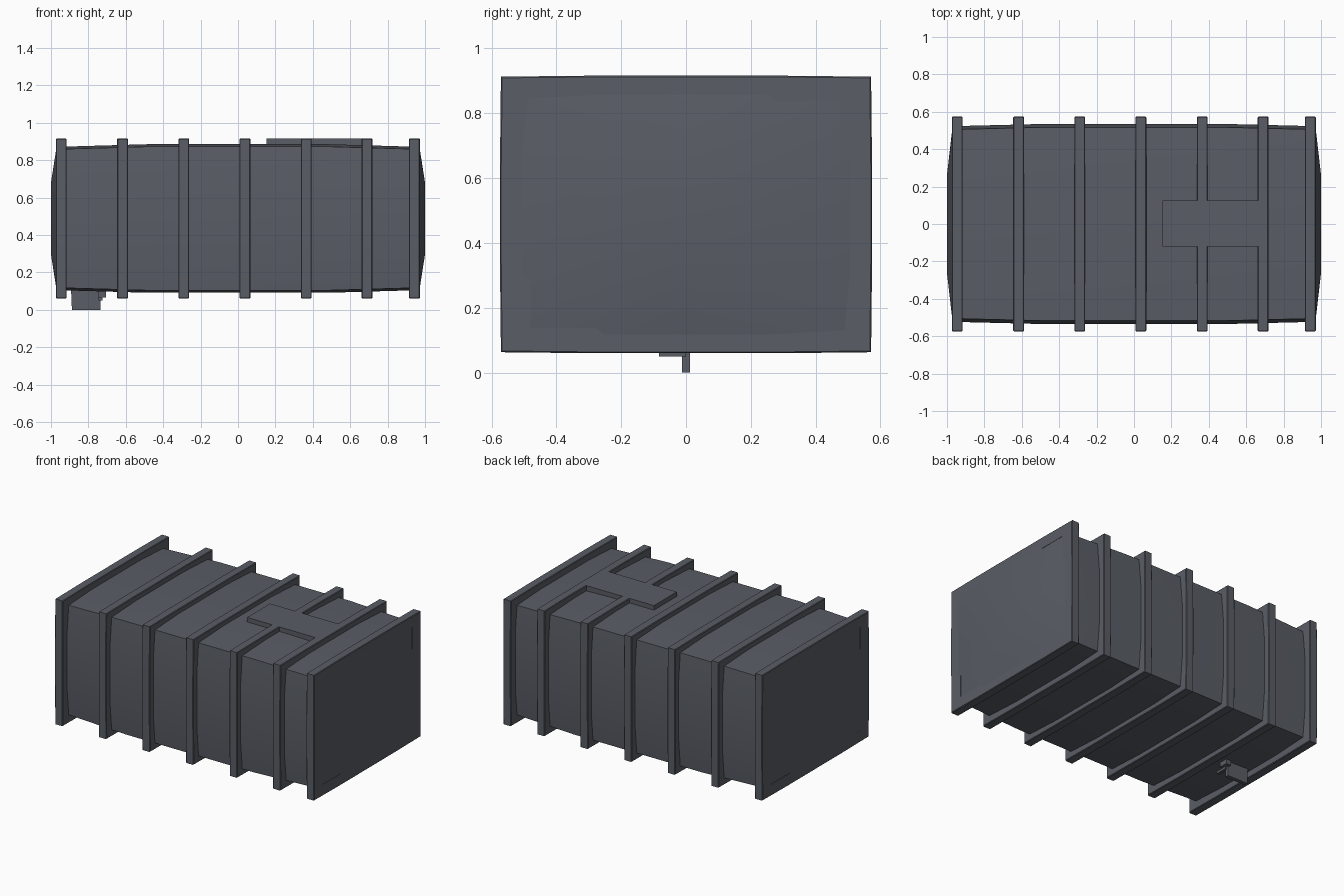
import bpy, bmesh
from mathutils import Vector

if "Cube" in bpy.data.objects:
    bpy.data.objects.remove(bpy.data.objects["Cube"])

mat = bpy.data.materials.new("dark_grey")
mat.diffuse_color = (0.10, 0.11, 0.13, 1)
mat.use_nodes = True
mat.node_tree.nodes["Principled BSDF"].inputs["Base Color"].default_value = mat.diffuse_color
CZ = 0.488  # height of the tank axis


def finish(name, bm):
    bmesh.ops.recalc_face_normals(bm, faces=bm.faces[:])
    me = bpy.data.meshes.new(name)
    bm.to_mesh(me)
    bm.free()
    ob = bpy.data.objects.new(name, me)
    ob.data.materials.append(mat)
    bpy.context.collection.objects.link(ob)
    return ob


def prism(name, pts, axis, lo, hi):
    """Extrude a 2D outline along one axis."""
    bm = bmesh.new()
    vs = []
    for p in pts:
        c = list(p)
        c.insert(axis, lo)
        vs.append(bm.verts.new(c))
    face = bm.faces.new(vs)
    res = bmesh.ops.extrude_face_region(bm, geom=[face])
    d = Vector((0, 0, 0))
    d[axis] = hi - lo
    bmesh.ops.translate(bm, vec=d, verts=[v for v in res["geom"] if isinstance(v, bmesh.types.BMVert)])
    return finish(name, bm)


def bulge(t):
    return min(1.0, (1 - abs(t)) * 2)


# Tank body: subdivided box with every side swelling slightly outwards
bm = bmesh.new()
bmesh.ops.create_cube(bm, size=2)
bmesh.ops.subdivide_edges(bm, edges=bm.edges[:], cuts=3, use_grid_fill=True)
for v in bm.verts:
    a, b, c = v.co
    fx, fy, fz = bulge(a), bulge(b), bulge(c)
    v.co = (a * (0.97 + 0.03 * fy * fz),
            b * (0.505 + 0.012 * fx + 0.018 * fz),
            CZ + c * (0.37 + 0.014 * fx + 0.013 * fy))
body = finish("tank_body", bm)
bpy.context.view_layer.objects.active = body
body.select_set(True)
bpy.ops.object.shade_smooth_by_angle(angle=0.5)
body.select_set(False)


def outline(y, z, swell):
    h = 0.3
    return [(-y, -z), (-h, -z - swell), (h, -z - swell), (y, -z),
            (y + swell, -h / 2), (y + swell, h / 2), (y, z),
            (h, z + swell), (-h, z + swell), (-y, z),
            (-y - swell, h / 2), (-y - swell, -h / 2)]


# Reinforcing ribs: rectangular hoops around the tank
def rib(name, x, w=0.029):
    bm = bmesh.new()
    rings = []
    c = 0.004
    for dx, y, z, s in ((-w, 0.48, 0.35, 0), (-w, 0.567, 0.421, 0.003),
                        (-w + c, 0.571, 0.425, 0.003), (w - c, 0.571, 0.425, 0.003),
                        (w, 0.567, 0.421, 0.003), (w, 0.48, 0.35, 0)):
        rings.append([bm.verts.new((x + dx, p, CZ + q)) for p, q in outline(y, z, s)])
    for r0, r1 in zip(rings, rings[1:] + rings[:1]):
        for i in range(12):
            j = (i + 1) % 12
            bm.faces.new((r0[i], r0[j], r1[j], r1[i]))
    return finish(name, bm)


for i, x in enumerate((-0.945, -0.617, -0.29, 0.037, 0.365, 0.69, 0.943)):
    rib(f"rib_{i + 1}", x)

# Raised plate on top, running into the sixth rib
prism("top_plate", [(0.153, -0.12), (0.665, -0.12), (0.665, 0.125), (0.153, 0.125)], 2, 0.88, 0.916)

# Drain fin under the tank
prism("drain_fin", [(-0.888, 0), (-0.735, 0), (-0.735, 0.12), (-0.893, 0.12)], 1, -0.013, 0.013)

# Small drain lever beside the fin
prism("lever_arm", [(-0.745, 0.05), (-0.725, 0.05), (-0.725, 0.066), (-0.745, 0.066)], 1, -0.083, 0.0)
prism("lever_mount", [(-0.745, 0.066), (-0.707, 0.066), (-0.707, 0.11), (-0.745, 0.11)], 1, -0.03, 0.03)
